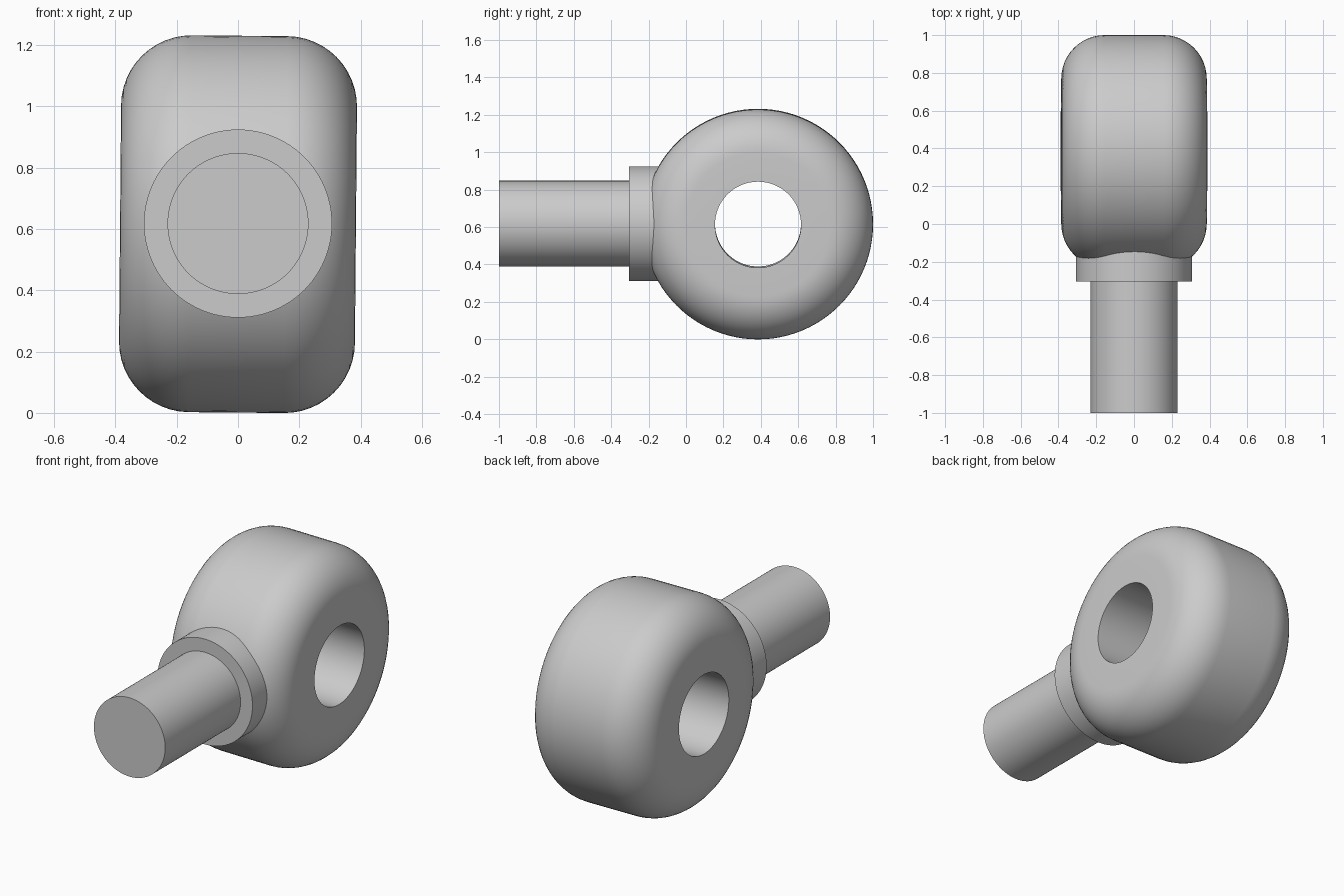
import bpy, bmesh, math
from mathutils import Matrix, Vector

if "Cube" in bpy.data.objects:
    bpy.data.objects.remove(bpy.data.objects["Cube"])

CY, CZ = 0.385, 0.616          # centre of the eye ring
R, HOLE, HALF, FIL = 0.615, 0.23, 0.385, 0.23
SHAFT_R, COLLAR_R = 0.23, 0.307

grey = bpy.data.materials.new("light_grey")
grey.diffuse_color = (0.6, 0.6, 0.6, 1)
grey.use_nodes = True
grey.node_tree.nodes["Principled BSDF"].inputs["Base Color"].default_value = grey.diffuse_color


def lathe(name, profile, axis, closed, segments=96):
    """Spin (radius, height) points around the local axis 'X' or 'Y'."""
    bm = bmesh.new()
    verts = [bm.verts.new((r, 0, h)) for r, h in profile]
    edges = [bm.edges.new(p) for p in zip(verts, verts[1:])]
    if closed:
        edges.append(bm.edges.new((verts[-1], verts[0])))
    bmesh.ops.spin(bm, geom=verts + edges, axis=(0, 0, 1), cent=(0, 0, 0),
                   angle=2 * math.pi, steps=segments, use_duplicate=False)
    bmesh.ops.remove_doubles(bm, verts=bm.verts, dist=1e-5)
    direction = Vector((1, 0, 0)) if axis == 'X' else Vector((0, 1, 0))
    turn = Vector((0, 0, 1)).rotation_difference(direction).to_matrix().to_4x4()
    bmesh.ops.transform(bm, matrix=turn, verts=bm.verts)
    bmesh.ops.recalc_face_normals(bm, faces=bm.faces)
    mesh = bpy.data.meshes.new(name)
    bm.to_mesh(mesh)
    bm.free()
    mesh.materials.append(grey)
    ob = bpy.data.objects.new(name, mesh)
    bpy.context.collection.objects.link(ob)
    bpy.ops.object.select_all(action='DESELECT')
    ob.select_set(True)
    bpy.context.view_layer.objects.active = ob
    bpy.ops.object.shade_smooth_by_angle(angle=math.radians(30))
    return ob


# Eye ring: thick disc with rounded rims and a through hole, tilted very slightly
profile = [(HOLE, -HALF)]
for side in (-1, 1):
    arc = [math.radians(90 * i / 12) for i in range(13)]
    pts = [(R - FIL + FIL * math.sin(a), side * (HALF - FIL + FIL * math.cos(a))) for a in arc]
    profile += pts if side < 0 else pts[::-1]
profile.append((HOLE, HALF))
ring = lathe("eye_ring", profile, 'X', True)
ring.location = (0, CY, CZ)
ring.rotation_euler = (0, math.radians(0.5), 0)

# Stem: shaft with a wider collar that runs into the ring (stops short of the hole)
stem = lathe("shaft_and_collar", [(0, -1), (SHAFT_R, -1), (SHAFT_R, -0.305),
                                  (COLLAR_R, -0.305), (COLLAR_R, 0), (0, 0)], 'Y', False)
stem.location = (0, 0, CZ + 0.002)
